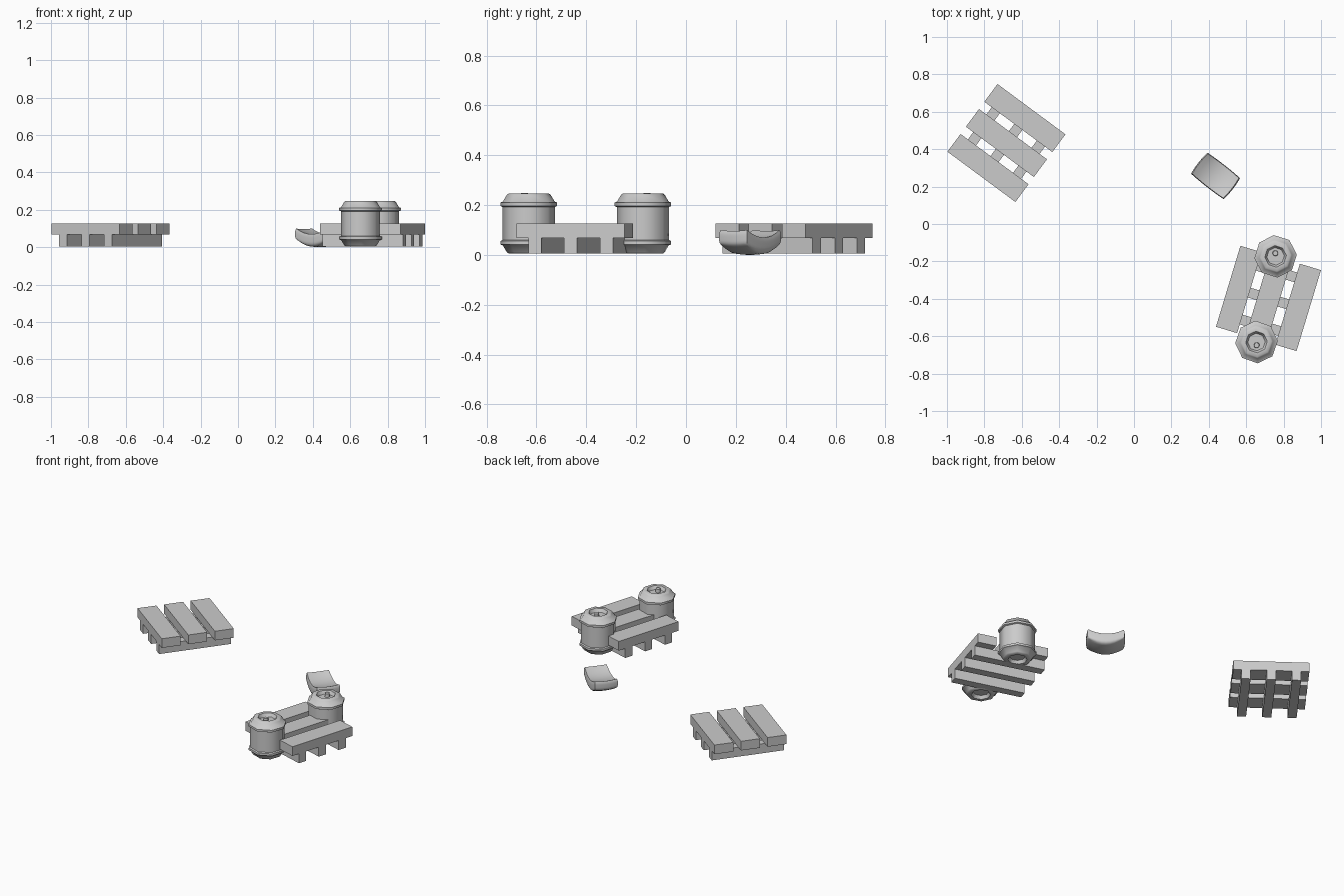
import bpy, bmesh
from math import radians, pi, sin, cos
from mathutils import Matrix, Vector

old = bpy.data.objects.get("Cube")
if old:
    bpy.data.objects.remove(old, do_unlink=True)

grey = bpy.data.materials.new("plain_grey")
grey.use_nodes = True
GREY = (0.6, 0.6, 0.6, 1)
grey.diffuse_color = GREY
grey.node_tree.nodes["Principled BSDF"].inputs["Base Color"].default_value = GREY

BASE = 0.005


def finish(name, bm, place, smooth=None):
    """Turn a bmesh into a placed object, smooth below the given angle."""
    bmesh.ops.recalc_face_normals(bm, faces=bm.faces)
    bm.transform(place)
    mesh = bpy.data.meshes.new(name)
    bm.to_mesh(mesh)
    bm.free()
    mesh.materials.append(grey)
    obj = bpy.data.objects.new(name, mesh)
    bpy.context.collection.objects.link(obj)
    if smooth:
        bpy.ops.object.select_all(action='DESELECT')
        obj.select_set(True)
        bpy.context.view_layer.objects.active = obj
        bpy.ops.object.shade_smooth_by_angle(angle=radians(smooth))
    return obj


def placed(x, y, turn):
    return Matrix.Translation((x, y, BASE)) @ Matrix.Rotation(radians(turn), 4, 'Z')


def box(name, size, centre, place):
    bm = bmesh.new()
    bmesh.ops.create_cube(bm, size=1)
    bmesh.ops.scale(bm, vec=size, verts=bm.verts)
    bmesh.ops.translate(bm, vec=centre, verts=bm.verts)
    return finish(name, bm, place)


# Pallets: three planks laid across three runners
def pallet(name, x, y, turn):
    place = placed(x, y, turn)
    for i in (-1, 0, 1):
        box(f"{name}_plank", (0.452, 0.118, 0.06), (0, i * 0.166, 0.092), place)
        box(f"{name}_runner", (0.054, 0.45, 0.062), (i * 0.15, 0, 0.031), place)


pallet("back_pallet", -0.682, 0.433, -36.5)
pallet("front_pallet", 0.719, -0.398, 73.2)


# Kegs: eight-sided turned body with two hoops and a recess at each end
HALF = [(0, 0.1), (0.047, 0.1), (0.058, 0.121), (0.08, 0.121), (0.088, 0.115),
        (0.104, 0.088), (0.114, 0.084), (0.114, 0.07), (0.105, 0.066)]


def keg(name, x, y, turn):
    bm = bmesh.new()
    profile = HALF + [(r, -z) for r, z in reversed(HALF)]
    verts = [bm.verts.new((r, 0, z + 0.121)) for r, z in profile]
    edges = [bm.edges.new(pair) for pair in zip(verts, verts[1:])]
    bmesh.ops.spin(bm, geom=verts + edges, cent=(0, 0, 0), axis=(0, 0, 1),
                   angle=2 * pi, steps=8)
    bmesh.ops.remove_doubles(bm, verts=bm.verts, dist=0.0005)
    finish(f"{name}_body", bm, placed(x, y, turn), 46)
    # Tap sitting off centre in the top recess
    bm = bmesh.new()
    bmesh.ops.create_cone(bm, cap_ends=True, segments=8, radius1=0.016,
                          radius2=0.014, depth=0.024)
    bmesh.ops.translate(bm, vec=(0.017, 0, 0.231), verts=bm.verts)
    finish(f"{name}_tap", bm, placed(x, y, turn), 46)


keg("right_keg", 0.655, -0.631, -87)
keg("left_keg", 0.757, -0.173, 95)

# Sagging cushion: rounded underside, both ends lifted
bm = bmesh.new()
bmesh.ops.create_cube(bm, size=2)
bmesh.ops.subdivide_edges(bm, edges=bm.edges[:], cuts=7, use_grid_fill=True)
for v in bm.verts:
    x, y, z = v.co
    shrink = 1 - (0.16 * z ** 4 if z < 0 else 0.05 * z ** 4)
    corner = 1 - 0.05 * x * x * y * y
    lift = 0.03 * x * x + 0.004 * y * y
    v.co = Vector((x * 0.116 * shrink * corner, y * 0.075 * shrink * corner,
                   0.028 + z * 0.033 + lift))
finish("cushion", bm, placed(0.436, 0.257, -38), 50)
